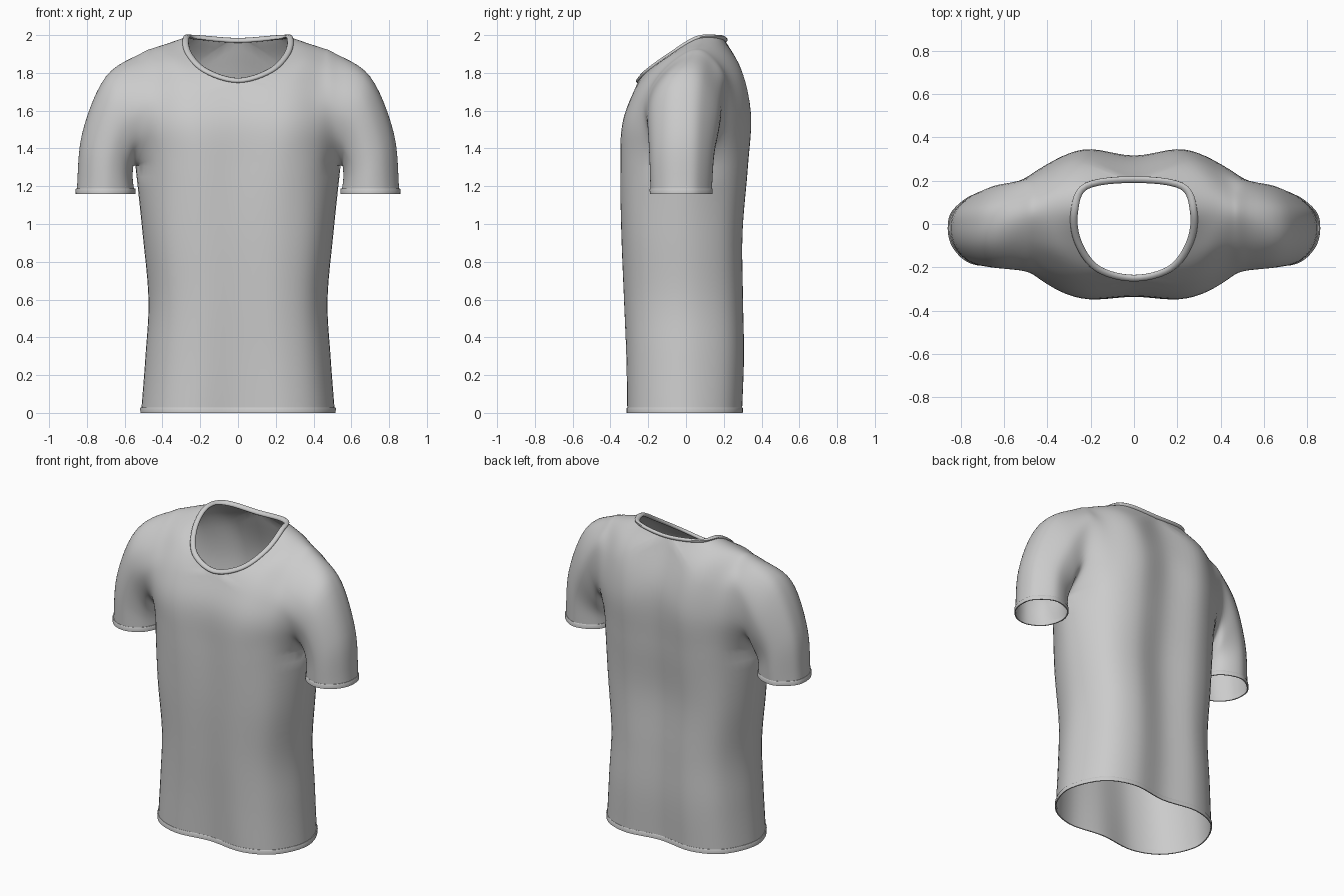
import bpy, bmesh, math
from mathutils import Vector as V

if "Cube" in bpy.data.objects:
    bpy.data.objects.remove(bpy.data.objects["Cube"])

N = 6  # subdivisions between key points


def cr(pts, a=None, b=None):
    """Catmull-Rom curve through pts, with optional phantom end points."""
    p = [a or 2 * pts[0] - pts[1]] + list(pts) + [b or 2 * pts[-1] - pts[-2]]
    out = []
    for i in range(1, len(p) - 2):
        p0, p1, p2, p3 = p[i - 1:i + 3]
        for s in range(N):
            t = s / N
            out.append(0.5 * (2 * p1 + (p2 - p0) * t + (2 * p0 - 5 * p1 + 4 * p2 - p3) * t * t
                              + (3 * p1 - p0 - 3 * p2 + p3) * t ** 3))
    return out + [pts[-1].copy()]


def mir(p):
    return V((-p.x, p.y, p.z))


def make(name, verts, faces, mirror=False):
    bm = bmesh.new()
    bv = [bm.verts.new(v) for v in verts]
    for f in faces:
        bm.faces.new([bv[i] for i in f])
    bmesh.ops.remove_doubles(bm, verts=bm.verts[:], dist=0.0004)
    bmesh.ops.recalc_face_normals(bm, faces=bm.faces[:])
    me = bpy.data.meshes.new(name)
    bm.to_mesh(me)
    bm.free()
    ob = bpy.data.objects.new(name, me)
    bpy.context.collection.objects.link(ob)
    if mirror:
        ob.modifiers.new("mirror", 'MIRROR').merge_threshold = 0.0005
    bpy.ops.object.select_all(action='DESELECT')
    bpy.context.view_layer.objects.active = ob
    ob.select_set(True)
    bpy.ops.object.shade_smooth_by_angle(angle=math.radians(50))
    return ob


def band(name, loop, up, profile, mirror=False):
    """Sweep a closed (outward, up) profile along a closed loop."""
    up = V(up).normalized()
    n, m = len(loop), len(profile)
    c = sum(loop, V()) / n
    verts, faces = [], []
    for i, p in enumerate(loop):
        o = (loop[(i + 1) % n] - loop[i - 1]).cross(up).normalized()
        if o.dot(p - c) < 0:
            o = -o
        verts += [p + o * a + up * b for a, b in profile]
        for j in range(m):
            k, l = (j + 1) % m, (i + 1) % n
            faces.append((i * m + j, i * m + k, l * m + k, l * m + j))
    return make(name, verts, faces, mirror)


# Upper meridians: front armpit level, over the shoulder, to back armpit level
neck = [(0, -.335, 1.3), (0, -.325, 1.55), (0, -.25, 1.76), (.17, -.205, 1.81), (.26, -.08, 1.90),
        (.275, .06, 1.985), (.22, .175, 1.988), (0, .205, 1.972), (0, .31, 1.65), (0, .30, 1.3)]
chest = [(.24, -.343, 1.3), (.25, -.335, 1.52), (.26, -.28, 1.68), (.31, -.2, 1.79), (.355, -.09, 1.885),
         (.375, .06, 1.953), (.34, .18, 1.93), (.25, .29, 1.82), (.23, .343, 1.58), (.24, .325, 1.3)]
yoke = [(.43, -.24, 1.3), (.42, -.265, 1.5), (.42, -.24, 1.64), (.43, -.18, 1.75), (.445, -.08, 1.86),
        (.45, .05, 1.93), (.44, .15, 1.89), (.42, .235, 1.76), (.42, .265, 1.55), (.43, .225, 1.3)]
armhole = [(.543, -.01, 1.31), (.53, -.16, 1.42), (.52, -.215, 1.58), (.515, -.18, 1.72), (.515, -.08, 1.84),
           (.51, .04, 1.905), (.515, .13, 1.86), (.52, .2, 1.74), (.53, .17, 1.48), (.543, -.01, 1.31)]
upper = [[V(p) for p in col] for col in (neck, chest, yoke, armhole)]

# Torso below the armpits: z, half width, front centre, front, back, back centre
torso = [(0, .513, -.287, -.308, .295, .268), (.3, .49, -.303, -.312, .305, .28),
         (.6, .474, -.32, -.322, .30, .275), (.95, .505, -.335, -.335, .298, .268)]
front, back = [], []
for k in range(4):
    fx = (0, .47, .83, 1)[k]
    front.append([V((w * fx, (f0, f1, .71 * f1, -.01)[k], z)) for z, w, f0, f1, b1, b0 in torso])
    back.append([V((w * fx, (b0, b1, .71 * b1, -.01)[k], z)) for z, w, f0, f1, b1, b0 in torso][::-1])


def closed(ring):
    return cr(ring, ring[-2], ring[1])


def sleeve_ring(xi, zi, xo, zo, yf, yb):
    """Ring from the inner arm point, round the front, outer side and back."""
    pts, yc = [], (yf + yb) / 2 + .005
    for d in (0, 42, 82, 116, 150, 180, 212, 262, 315, 360):
        t = math.radians(d)
        c, s = math.cos(t), math.sin(t)
        y = yc + (s * (yf - yc) if s > 0 else -s * (yb - yc))
        pts.append(V(((xi + xo) / 2 + c * (xi - xo) / 2, y, (zi + zo) / 2 + c * (zi - zo) / 2)))
    return closed(pts)


sleeves = [sleeve_ring(.556, 1.285, .70, 1.78, -.203, .18),
           sleeve_ring(.557, 1.235, .825, 1.48, -.193, .15),
           sleeve_ring(.547, 1.16, .855, 1.16, -.187, .137)]

# Full meridians from front hem to back hem
u = upper[0]
M = [cr(front[0] + u[:3]) + cr(u[2:8], mir(u[3]), mir(u[6]))[1:] + cr(u[7:] + back[0])[1:]]
M += [cr(front[k] + upper[k] + back[k]) for k in (1, 2)]
u = upper[3]
M.append(cr(front[3] + u[:1])[:-1] + closed(u) + cr(u[-1:] + back[3])[1:])

# Rows across the meridians: torso rows stop at the side seam, upper rows run down the sleeve
R, a0, a1 = len(M[0]), 4 * N, 13 * N
rows = []
for r in range(R):
    pts = [M[k][r] for k in range(4)]
    m = mir(M[1][r])
    if r < a0 or r > a1:
        rows.append(cr(pts, m, M[2][R - 1 - r]))
    else:
        pts += [s[r - a0] for s in sleeves]
        rows.append(cr(pts, m if r <= a0 + 2 * N or r >= a0 + 7 * N else None))

verts, start, faces = [], [], []
for row in rows:
    start.append(len(verts))
    verts += row
for r in range(R - 1):
    for i in range(min(len(rows[r]), len(rows[r + 1])) - 1):
        a, b = start[r] + i, start[r + 1] + i
        faces.append((a, a + 1, b + 1, b))
make("shirt", verts, faces, True)


def full_loop(half):
    return half + [mir(p) for p in half[-2:0:-1]]


# Hem, cuffs and neck rib
fold = [(-.003, 0), (.004, 0), (.005, .024), (.002, .029), (-.003, .029)]
band("hem", full_loop(rows[0] + rows[-1][-2::-1]), (0, 0, 1), fold)
band("cuffs", [rows[r][-1] for r in range(a0, a1)], (0, 0, 1), fold, True)
rib = [(.017 * math.cos(i * math.pi / 5), .012 * math.sin(i * math.pi / 5)) for i in range(10)]
band("neck_rib", full_loop(M[0][a0 + 2 * N:a0 + 7 * N + 1]), (0, -.5, .86), rib)
